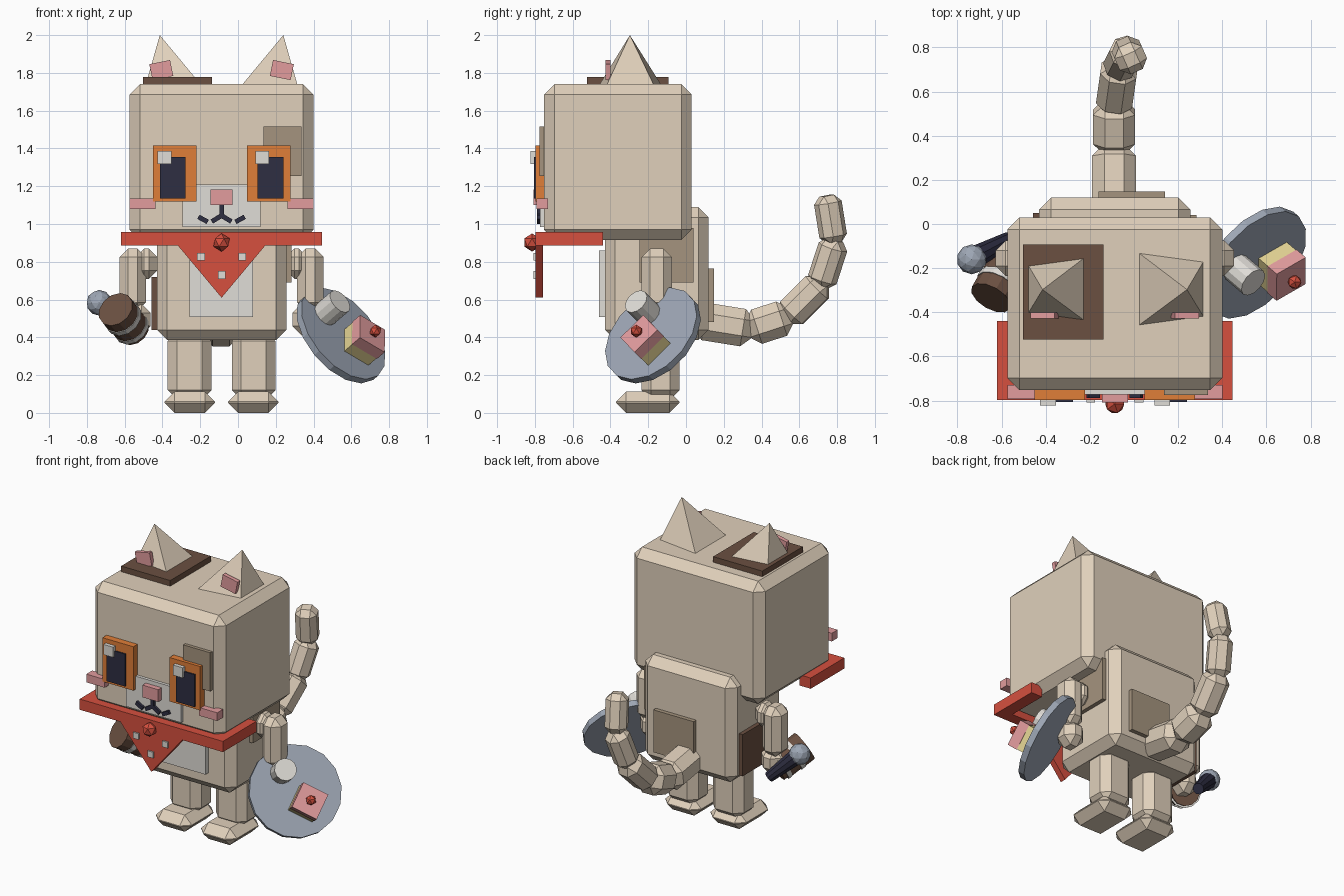
import bpy, bmesh, math
from mathutils import Matrix, Vector

if "Cube" in bpy.data.objects:
    bpy.data.objects.remove(bpy.data.objects["Cube"])

CX = -0.087  # the figure's own mirror plane


def mat(name, r, g, b):
    lin = lambda c: (c / 255 / 12.92) if c < 10 else ((c / 255 + 0.055) / 1.055) ** 2.4
    m = bpy.data.materials.new(name)
    m.diffuse_color = (lin(r), lin(g), lin(b), 1)
    m.use_nodes = True
    m.node_tree.nodes["Principled BSDF"].inputs["Base Color"].default_value = m.diffuse_color
    return m


CREAM = mat("cream", 224, 208, 187)
TAN = mat("tan", 165, 148, 126)
BROWN = mat("brown", 107, 80, 65)
LIGHT = mat("off_white", 224, 221, 215)
ORANGE = mat("orange", 224, 126, 56)
NAVY = mat("navy", 46, 46, 66)
PINK = mat("pink", 226, 156, 158)
RED = mat("red", 214, 80, 63)
STEEL = mat("blue_grey", 157, 166, 180)
YELLOW = mat("yellow", 228, 212, 148)


def finish(name, bm, material, matrix=None):
    bmesh.ops.recalc_face_normals(bm, faces=bm.faces)
    me = bpy.data.meshes.new(name)
    bm.to_mesh(me)
    bm.free()
    me.materials.append(material)
    ob = bpy.data.objects.new(name, me)
    if matrix is not None:
        ob.matrix_world = matrix
    bpy.context.collection.objects.link(ob)
    return ob


def block(name, size, material, matrix, bevel=0):
    bm = bmesh.new()
    bmesh.ops.create_cube(bm, size=1)
    bmesh.ops.scale(bm, vec=size, verts=bm.verts)
    if bevel:
        bmesh.ops.bevel(bm, geom=bm.edges[:], offset=bevel, segments=1,
                        affect='EDGES', clamp_overlap=True)
    return finish(name, bm, material, matrix)


def box(name, x, y, z, material, bevel=0, tilt=0):
    c = [(a + b) / 2 for a, b in (x, y, z)]
    s = [abs(b - a) for a, b in (x, y, z)]
    return block(name, s, material,
                 Matrix.Translation(c) @ Matrix.Rotation(tilt, 4, 'Y'), bevel)


def pair(name, x, *args, tilt=0, **kw):
    """Box on the right and its mirror on the left; x is measured from CX."""
    for side, tag in ((1, "right"), (-1, "left")):
        box(f"{name}_{tag}", sorted((CX + side * x[0], CX + side * x[1])),
            *args, tilt=side * tilt, **kw)


def along(p, q):
    p, q = Vector(p), Vector(q)
    rot = (q - p).to_track_quat('Z', 'Y').to_matrix().to_4x4()
    return Matrix.Translation((p + q) / 2) @ rot, (q - p).length


def rod(name, p, q, r1, r2, material, sides=12):
    m, length = along(p, q)
    bm = bmesh.new()
    bmesh.ops.create_cone(bm, cap_ends=True, segments=sides,
                          radius1=r1, radius2=r2, depth=length)
    return finish(name, bm, material, m)


def ball(name, p, r, material, sub=1):
    bm = bmesh.new()
    bmesh.ops.create_icosphere(bm, subdivisions=sub, radius=r)
    return finish(name, bm, material, Matrix.Translation(p))


# head, body, legs and feet
box("head", (-.574, .4), (-.752, .03), (.915, 1.74), CREAM, .055)
box("body", (-.43, .256), (-.43, .12), (.385, 1.09), CREAM, .055)
pair("leg", (.054, .285), (-.235, -.035), (.07, .43), CREAM, bevel=.05)
pair("foot", (.035, .301), (-.37, -.035), (0, .112), CREAM, bevel=.053)

# arms
pair("shoulder", (.34, .455), (-.225, -.085), (.71, .87), CREAM, bevel=.045)
pair("arm", (.4, .54), (-.235, -.075), (.54, .87), CREAM, bevel=.045)
pair("hand", (.375, .525), (-.25, -.09), (.41, .58), CREAM, bevel=.05)

# tail of jointed segments
path = [(-.09, .06, .49), (-.09, .34, .445), (-.09, .54, .51),
        (-.065, .715, .685), (-.03, .785, .9), (-.012, .745, 1.15)]
for i, w in enumerate((.2, .19, .165, .145, .135)):
    m, length = along(path[i], path[i + 1])
    block(f"tail_segment_{i + 1}", (w, w, length + (.035 if i < 4 else 0)),
          CREAM, m, w * .28)

# fur patches and belly
box("belly", (-.256, .08), (-.46, -.42), (.507, .86), LIGHT)
box("side_patch_left", (-.457, -.42), (-.19, .05), (.44, .72), BROWN)
box("side_patch_right", (.25, .283), (-.245, .04), (.69, .98), TAN)
box("back_patch", (-.16, .14), (.11, .148), (.48, .765), TAN)
box("crown_patch", (-.503, -.138), (-.523, -.092), (1.72, 1.778), BROWN)
box("brow_patch", (.135, .335), (-.775, -.74), (1.255, 1.515), TAN)

# ears
for side, tag in ((1, "right"), (-1, "left")):
    bm = bmesh.new()
    base = [(.107, -.13), (.107, -.46), (.402, -.42), (.402, -.17)]
    vs = [bm.verts.new((CX + side * x, y, 1.735)) for x, y in base]
    tip = bm.verts.new((CX + side * .327, -.297, 2.0))
    bm.faces.new(vs)
    for i in range(4):
        bm.faces.new((vs[i], vs[(i + 1) % 4], tip))
    finish(f"ear_{tag}", bm, CREAM)
pair("inner_ear", (.263, .375), (-.427, -.4), (1.772, 1.858), PINK, tilt=.2)

# eyes
pair("eye", (.134, .364), (-.797, -.74), (1.12, 1.415), ORANGE)
for tag, x in (("left", -.414), ("right", .103)):
    box(f"pupil_{tag}", (x, x + .137), (-.806, -.78), (1.136, 1.354), NAVY)
    box(f"eye_glint_{tag}", (x - .011, x + .061), (-.822, -.79), (1.317, 1.386), LIGHT)

# muzzle, nose, mouth and cheeks
box("muzzle", (-.293, .118), (-.772, -.74), (.985, 1.208), LIGHT)
box("nose", (-.145, -.028), (-.808, -.76), (1.1, 1.182), PINK)
box("mouth_stem", (CX - .012, CX + .012), (-.79, -.765), (1.03, 1.105), NAVY)
pair("mouth_inner", (.0, .056), (-.789, -.765), (1.015, 1.04), NAVY, tilt=.55)
pair("mouth_outer", (.07, .126), (-.789, -.765), (1.012, 1.037), NAVY, tilt=-.5)
pair("cheek", (.35, .487), (-.792, -.73), (1.08, 1.135), PINK)

# neckerchief
box("scarf_front", (-.62, .446), (-.797, -.72), (.885, .957), RED)
pair("scarf_side", (.45, .533), (-.73, -.44), (.885, .957), RED)
bm = bmesh.new()
tri = [bm.verts.new((x, -.797, z)) for x, z in ((-.33, .9), (.156, .9), (CX, .61))]
ext = bmesh.ops.extrude_face_region(bm, geom=[bm.faces.new(tri)])
bmesh.ops.translate(bm, vec=(0, .04, 0),
                    verts=[v for v in ext["geom"] if isinstance(v, bmesh.types.BMVert)])
finish("scarf_point", bm, RED)
for i, (x, z) in enumerate(((-.196, .826), (.022, .826), (CX, .73))):
    box(f"scarf_dot_{i + 1}", (x - .02, x + .02), (-.808, -.79), (z - .02, z + .02), LIGHT)
ball("scarf_knot", (CX, -.815, .902), .048, RED)

# microphone in the left hand
ball("microphone_head", (-.735, -.16, .583), .068, STEEL, 2)
rod("microphone_handle", (-.57, -.07, .42), (-.71, -.145, .56), .035, .052, NAVY, 10)

# banded barrel in the left hand
a, b = Vector((-.648, -.335, .548)), Vector((-.55, -.165, .435))
stops = (0, .3, .45, .75, .88, 1)
radii = (.1, .104, .097, .1, .088)
for i in range(5):
    rod(f"barrel_band_{i + 1}", a.lerp(b, stops[i]), a.lerp(b, stops[i + 1]),
        radii[i], radii[i], (BROWN, LIGHT)[i % 2], 12)

# tilted plate with a frame of its own: u and w in the plane, n outwards
n = Vector((.636, -.545, .545)).normalized()
h = Vector((0, 0, 1)).cross(n).normalized()
ang = math.radians(33)
u = math.cos(ang) * h - math.sin(ang) * n.cross(h)
w = n.cross(u)
frame = Matrix((u, w, n)).transposed().to_4x4()
mid = Vector((.545, -.175, .41))
rod("plate", mid - n * .02, mid + n * .02, .29, .29, STEEL, 16)

# cake and cup on the plate
cake = Vector((.613, -.165, .335))
for name, lo, hi, s, m in (("cake_base", .0, .09, .165, YELLOW),
                           ("cake_icing", .09, .155, .17, PINK)):
    block(name, (s, s, hi - lo), m,
          Matrix.Translation(cake + n * (lo + hi) / 2) @ frame)
ball("cake_cherry", cake + n * .18, .034, RED)
cup = Vector((.505, -.235, .56))
rod("cup", cup - n * .075, cup + n * .055, .07, .07, LIGHT, 12)
